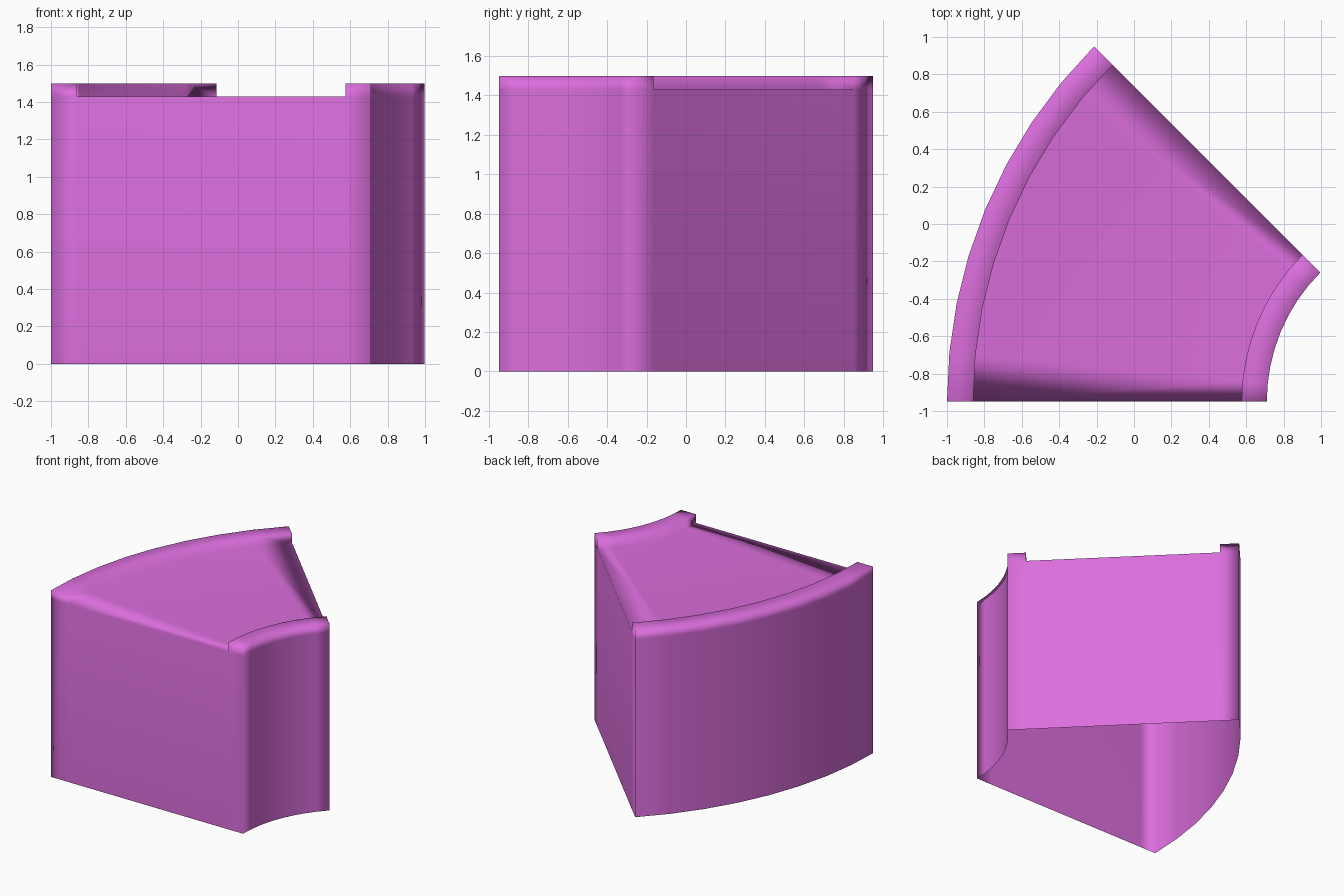
import bpy, bmesh
from math import sin, cos, radians

cube = bpy.data.objects.get("Cube")
if cube:
    bpy.data.objects.remove(cube)

# One flat colour
orchid = bpy.data.materials.new("orchid pink")
colour = (0.71, 0.155, 0.72, 1)
orchid.use_nodes = True
orchid.diffuse_color = colour
orchid.node_tree.nodes["Principled BSDF"].inputs["Base Color"].default_value = colour

# Wedge layout: arcs share one centre, and lips run along both arcs
CX, CY = 1.687, -0.95
OUTER, OUTER_LIP, INNER_LIP, INNER = 2.687, 2.547, 1.112, 0.977
FLOOR, TOP = 1.43, 1.5
SWEEP, STEPS = radians(45), 8

# Cross-section as (radius, height), open at the base
profile = [(OUTER, 0), (OUTER, FLOOR), (OUTER, TOP), (OUTER_LIP, TOP),
           (OUTER_LIP, FLOOR), (INNER_LIP, FLOOR), (INNER_LIP, TOP),
           (INNER, TOP), (INNER, FLOOR), (INNER, 0)]

bm = bmesh.new()


def point(radius, height, angle):
    return bm.verts.new((CX - radius * cos(angle), CY + radius * sin(angle), height))


# Sweep the section around the arc
angles = [SWEEP * i / STEPS for i in range(STEPS + 1)]
rings = [[point(r, z, a) for r, z in profile] for a in angles]
for ring, following in zip(rings, rings[1:]):
    for j in range(len(profile) - 1):
        bm.faces.new((ring[j], ring[j + 1], following[j + 1], following[j]))

# Straight end walls, split in columns below the lips
for ring, a in ((rings[0], angles[0]), (rings[-1], angles[-1])):
    base_out, base_in = point(OUTER_LIP, 0, a), point(INNER_LIP, 0, a)
    bm.faces.new((ring[0], ring[1], ring[4], base_out))
    bm.faces.new((base_out, ring[4], ring[5], base_in))
    bm.faces.new((base_in, ring[5], ring[8], ring[9]))
    bm.faces.new(ring[1:5])
    bm.faces.new(ring[5:9])

bmesh.ops.recalc_face_normals(bm, faces=bm.faces)
# The raised floor must face up
floor = max(bm.faces, key=lambda f: f.calc_center_median().z * (abs(f.normal.z) > 0.9))
if floor.normal.z < 0:
    bmesh.ops.reverse_faces(bm, faces=bm.faces)
for face in bm.faces:
    face.smooth = True

mesh = bpy.data.meshes.new("curved_wedge_block")
bm.to_mesh(mesh)
bm.free()
mesh.materials.append(orchid)
block = bpy.data.objects.new("curved_wedge_block", mesh)
bpy.context.collection.objects.link(block)

# Soft shading dominated by the large faces
weighted = block.modifiers.new("soft_normals", 'WEIGHTED_NORMAL')
weighted.mode = 'FACE_AREA'
weighted.weight = 50
